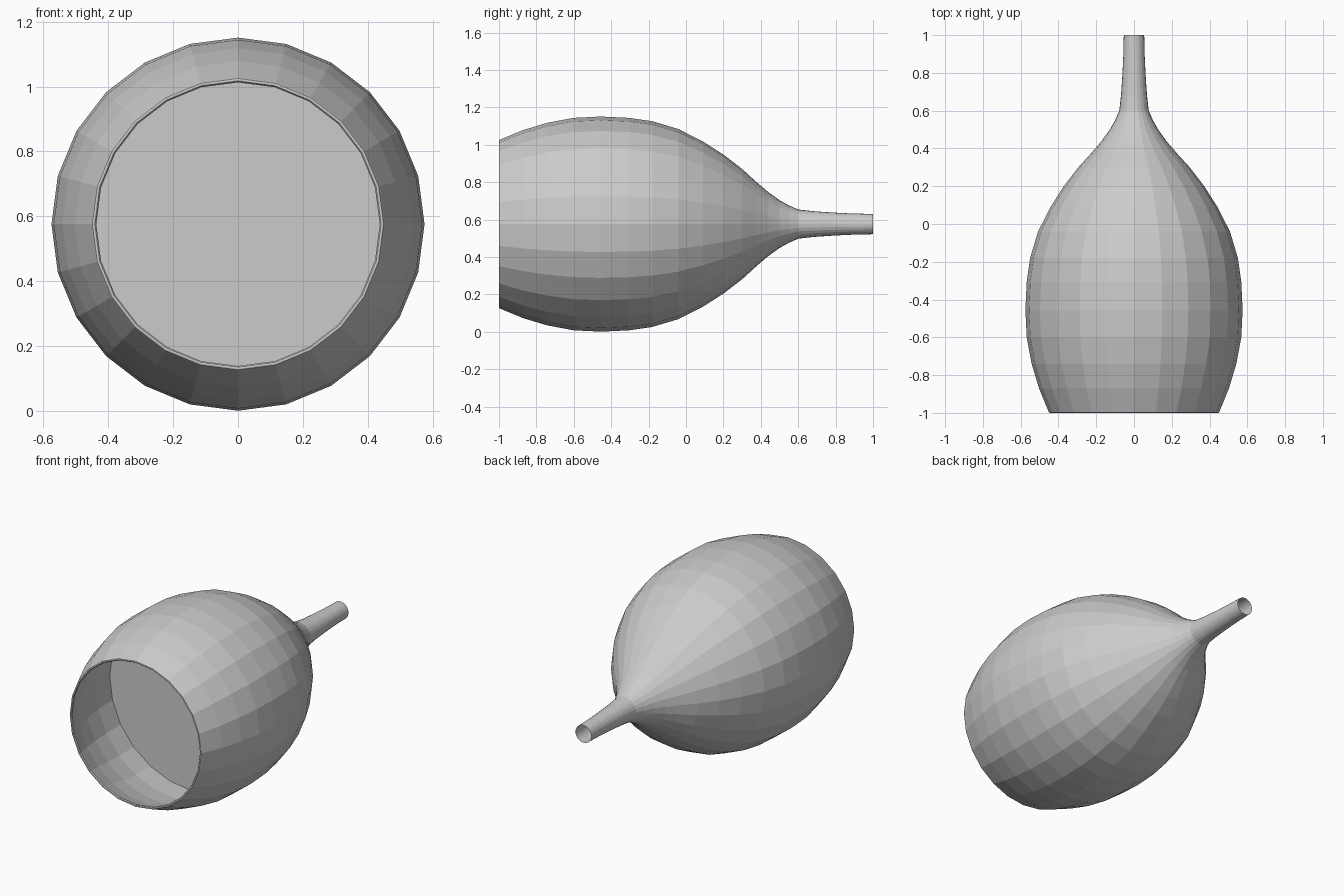
import bpy
import bmesh
from math import cos, sin, tau

SIDES = 24
AXIS_Z = 0.576
WALL = 0.015

cube = bpy.data.objects.get("Cube")
if cube:
    bpy.data.objects.remove(cube)


def lathe(name, profile, cap_start=False, cap_end=False):
    """Spin (y, radius) points around the horizontal y axis."""
    bm = bmesh.new()
    rings = []
    for y, r in profile:
        rings.append([bm.verts.new((r * sin(i * tau / SIDES), y,
                                    AXIS_Z + r * cos(i * tau / SIDES)))
                      for i in range(SIDES)])
    for a, b in zip(rings, rings[1:]):
        for i in range(SIDES):
            j = (i + 1) % SIDES
            bm.faces.new((a[i], a[j], b[j], b[i]))
    if cap_start:
        bm.faces.new(rings[0])
    if cap_end:
        bm.faces.new(rings[-1])
    bmesh.ops.recalc_face_normals(bm, faces=bm.faces)
    mesh = bpy.data.meshes.new(name)
    bm.to_mesh(mesh)
    bm.free()
    obj = bpy.data.objects.new(name, mesh)
    bpy.context.collection.objects.link(obj)
    return obj


# Bowl outline from the mouth to the neck
bowl = [(-0.994, 0.452), (-0.87, 0.503), (-0.74, 0.542), (-0.6, 0.568),
        (-0.455, 0.575), (-0.305, 0.568), (-0.18, 0.55), (-0.04, 0.508),
        (0.09, 0.442), (0.2, 0.372), (0.3, 0.295), (0.38, 0.222)]

# Neck and open-ended stem
stem = [(0.44, 0.171), (0.5, 0.128), (0.55, 0.1), (0.6, 0.078),
        (0.68, 0.069), (0.78, 0.062), (0.88, 0.057), (1.0, 0.054)]

# Inner wall, closed at the bottom of the bowl, joined by a rounded lip
inner = [(y, r - WALL) for y, r in bowl]
lip = [(-0.999, 0.441), (-1.0, 0.445), (-0.999, 0.449)]
lathe("glass_bowl_and_stem",
      [(0.43, 0.08)] + inner[::-1] + lip + bowl + stem, cap_start=True)

# Liquid filling the bowl up to its widest ring
fill = [(y, r - 0.003) for y, r in inner if y > -0.5]
lathe("liquid", fill + [(0.42, 0.08)], cap_start=True, cap_end=True)
